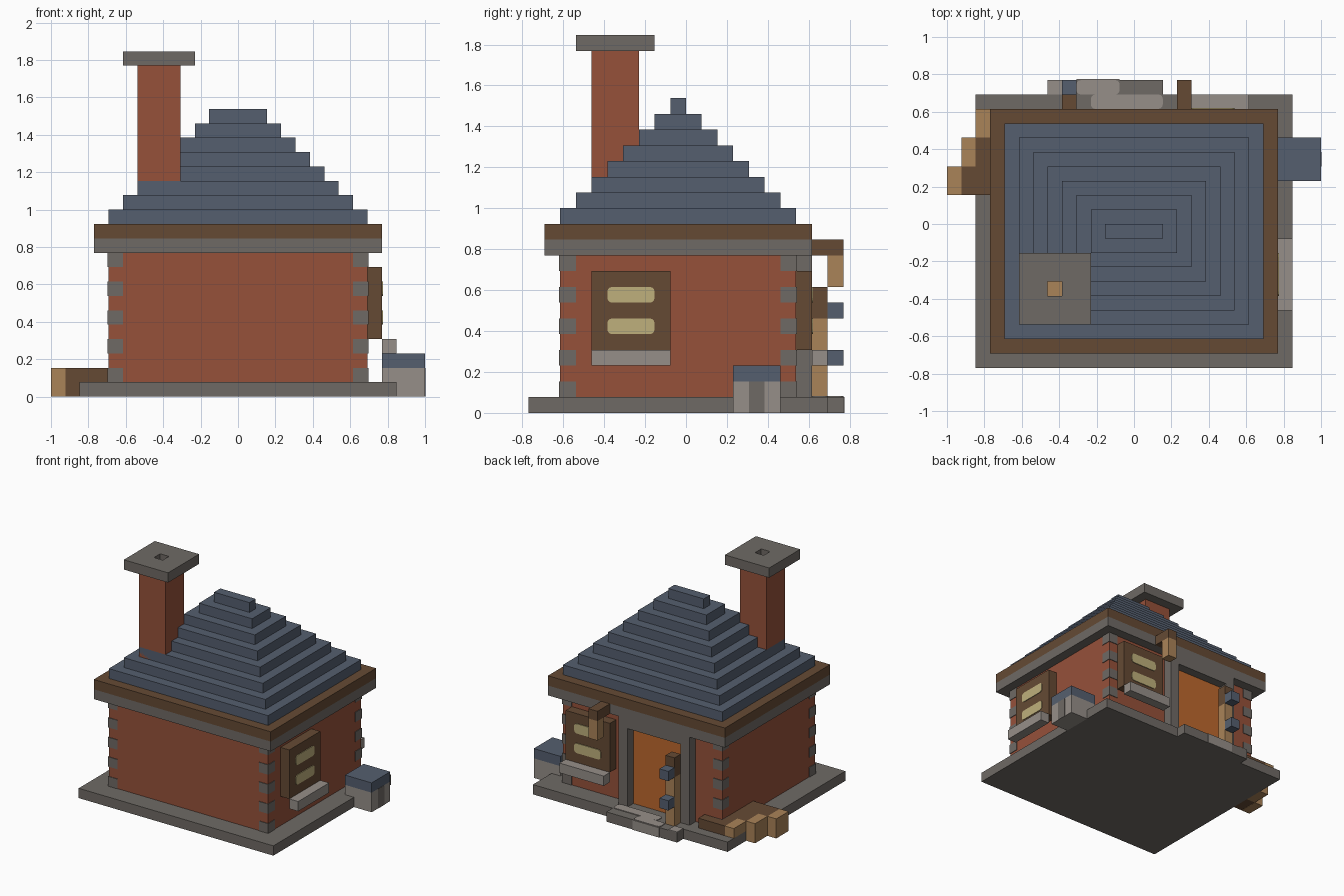
import bpy, bmesh
from mathutils import Vector

if "Cube" in bpy.data.objects:
    bpy.data.objects.remove(bpy.data.objects["Cube"], do_unlink=True)

U = 1 / 13          # size of one building block
T = 0.07            # plate thickness in blocks


def linear(c):
    return c / 12.92 if c <= 0.04045 else ((c + 0.055) / 1.055) ** 2.4


def material(name, code):
    rgb = [linear(int(code[i:i + 2], 16) / 255) for i in (0, 2, 4)]
    m = bpy.data.materials.new(name)
    m.use_nodes = True
    m.diffuse_color = (*rgb, 1)
    m.node_tree.nodes["Principled BSDF"].inputs["Base Color"].default_value = (*rgb, 1)
    return m


BRICK = material("red brick", "96513A")
STONE = material("grey stone", "6F6A65")
PALE = material("pale stone", "968F89")
SLATE = material("blue slate", "555F6F")
WOOD = material("dark wood", "654A34")
TAN = material("cut wood", "AA8358")
GLASS = material("lit glass", "BFB07C")
DOOR = material("orange door wood", "BD682D")


def finish(name, bm, mat):
    bmesh.ops.recalc_face_normals(bm, faces=bm.faces)
    me = bpy.data.meshes.new(name)
    bm.to_mesh(me)
    bm.free()
    me.materials.append(mat)
    ob = bpy.data.objects.new(name, me)
    bpy.context.collection.objects.link(ob)
    return ob


def box(name, mat, x, y, z, round_axis=None, radius=0.3):
    """Box from ranges in blocks; edges along round_axis may be rounded."""
    bm = bmesh.new()
    bmesh.ops.create_cube(bm, size=1)
    for v in bm.verts:
        v.co = Vector([(r[0] + (c + 0.5) * (r[1] - r[0])) * U
                       for r, c in zip((x, y, z), v.co)])
    if round_axis is not None:
        edges = [e for e in bm.edges
                 if all(abs(e.verts[0].co[a] - e.verts[1].co[a]) < 1e-6
                        for a in range(3) if a != round_axis)]
        bmesh.ops.bevel(bm, geom=edges, offset=radius * U, segments=3,
                        profile=0.5, affect='EDGES')
    return finish(name, bm, mat)


def tube(name, mat, cx, cy, outer, inner, z):
    """Square tube with a square flue."""
    bm = bmesh.new()
    corners = [(-1, -1), (1, -1), (1, 1), (-1, 1)]
    loops = [[bm.verts.new(((cx + a * r) * U, (cy + b * r) * U, h * U))
              for a, b in corners]
             for r, h in ((outer, z[0]), (outer, z[1]), (inner, z[1]), (inner, z[0]))]
    for i in range(4):
        p, q = loops[i], loops[(i + 1) % 4]
        for k in range(4):
            n = (k + 1) % 4
            bm.faces.new((p[k], p[n], q[n], q[k]))
    return finish(name, bm, mat)


# Foundation, doorstep and pale paving
box("foundation", STONE, (-11, 11), (-10, 9), (0, 1))
box("doorstep", STONE, (-6, 2), (9, 10), (0, 1))
box("paving_near", PALE, (-3, 2), (8, 9), (1, 1 + T), 2)
box("paving_far", PALE, (-4, -1), (9, 10), (1, 1 + T), 2)
box("paving_corner", PALE, (-6, -5), (9, 10), (1, 1 + T))
box("step_front_patch", PALE, (-4, -1), (10, 10 + T), (0, 1))

# Walls with corner stones
box("walls", BRICK, (-9, 9), (-8, 7), (1, 10))
E = 0.06
for x in ((-9 - E, -8), (8, 9 + E)):
    for y in ((-8 - E, -7), (6, 7 + E)):
        for z in range(1, 10, 2):
            box("corner_stone", STONE, x, y, (z, z + 1))

# Eaves and stepped roof
box("stone_eave", STONE, (-10, 10), (-9, 8), (10, 11))
box("wood_eave", WOOD, (-10, 10), (-9, 8), (11, 12))
for i in range(8):
    box("roof_step", SLATE, (i - 9, 9 - i), (i - 8, 7 - i), (12 + i, 13 + i))

# Chimney
tube("chimney", BRICK, -5.5, -4.5, 1.5, 0.5, (13, 23))
tube("chimney_cap", STONE, -5.5, -4.5, 2.5, 0.5, (23, 24))
box("flue_bottom", TAN, (-6, -5), (-5, -4), (16, 16 + T))

# Side window
box("side_window", WOOD, (9, 10), (-6, -1), (4, 9))
box("side_sill", PALE, (10, 11), (-6, -1), (3, 4))
# Back window
box("back_window", WOOD, (3, 8), (7, 8), (4, 9))
box("back_sill", PALE, (3, 8), (8, 9), (3, 4))
for z in (5, 7):
    box("side_pane", GLASS, (10, 10 + T), (-5, -2), (z, z + 1), 0)
    box("back_pane", GLASS, (4, 7), (8, 8 + T), (z, z + 1), 1)

# Doorway
box("door", DOOR, (-5, 1), (7, 7 + T), (1, 9))
box("left_door_post", STONE, (1, 2), (7, 8), (1, 9))
box("right_door_post", STONE, (-6, -5), (7, 8), (1, 9))
box("door_lintel", STONE, (-6, 2), (7, 8), (9, 10))

# Open door edge with metal fittings
box("door_leaf_lower", TAN, (-5, -4), (8, 9), (1, 6))
box("door_leaf_upper", WOOD, (-5, -4), (8, 9), (6, 8))
for z in (3, 6):
    box("door_fitting", SLATE, (-5, -4), (9, 10), (z, z + 1))

# Hanging lantern
box("lantern_bracket", WOOD, (3, 4), (8, 10), (10, 11))
box("lantern", TAN, (3, 4), (9, 10), (8, 10))

# Stone trough with a slate top
box("trough_base", PALE, (11, 13), (3, 6), (0, 1))
box("trough_body", PALE, (10, 13), (3, 6), (1, 2))
box("trough_top", SLATE, (10, 13), (3, 6), (2, 3))
box("trough_band", STONE, (13, 13 + E / 2), (4, 5), (0, 2))

# Stacked logs with pale cut ends
for i in range(3):
    x, y = -13 + i, 2 + 2 * i
    box("log_end", TAN, (x, x + 1), (y, y + 2), (0 if i < 2 else 1, 2))
    box("log", WOOD, (x + 1, -7), (y, y + 2), (0.02 if i < 1 else 1, 2))
